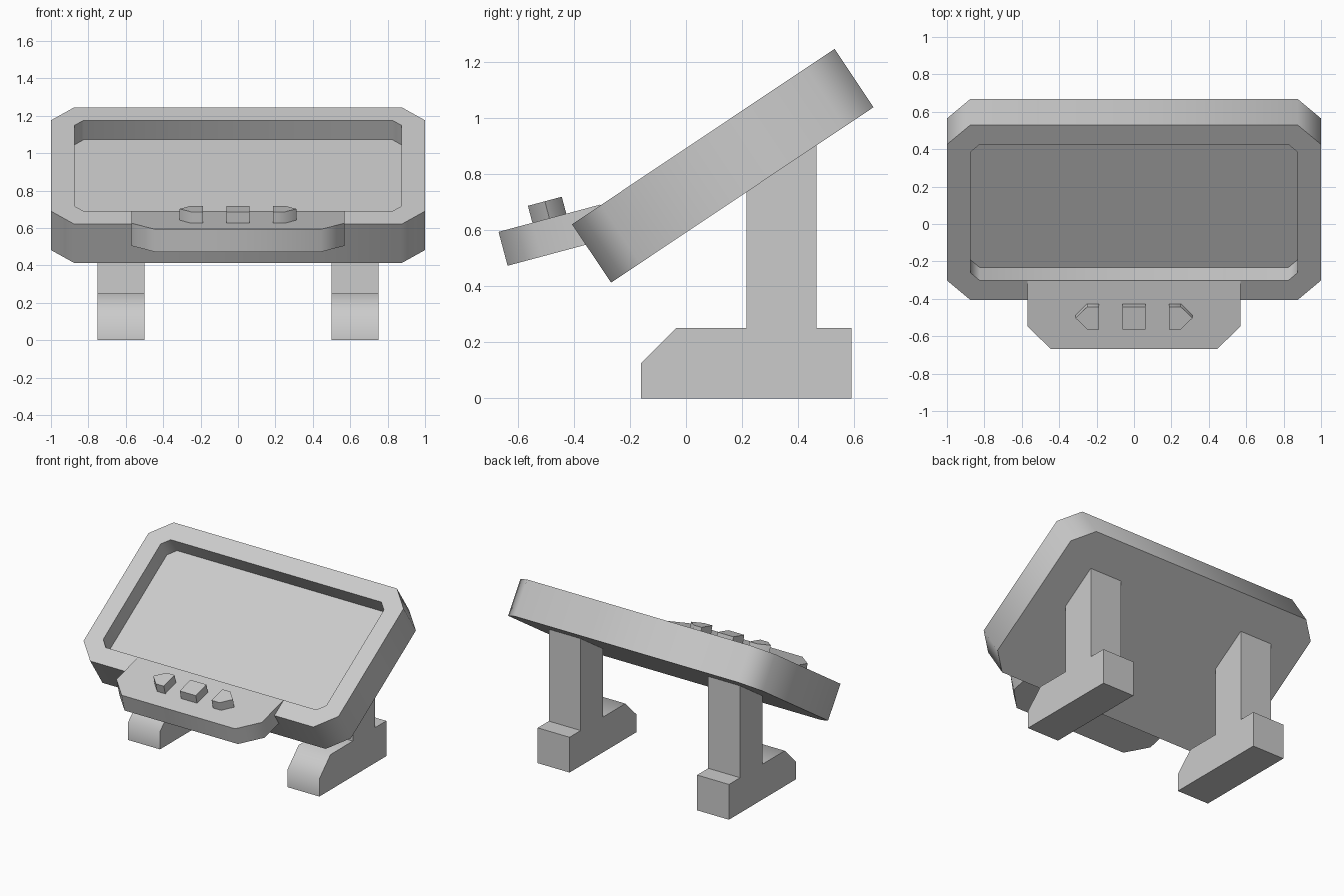
import bpy, bmesh
from math import radians, sin, cos, tan
from mathutils import Matrix

if "Cube" in bpy.data.objects:
    bpy.data.objects.remove(bpy.data.objects["Cube"])


def loft(name, rings, frame, mirror=False):
    """Skin closed rings of equal point count and cap both ends."""
    bm = bmesh.new()
    loops = [[bm.verts.new(frame @ Matrix.Translation(p).translation) for p in r] for r in rings]
    n = len(loops[0])
    for a, b in zip(loops, loops[1:]):
        for i in range(n):
            j = (i + 1) % n
            bm.faces.new((a[i], a[j], b[j], b[i]))
    bm.faces.new(loops[0][::-1])
    bm.faces.new(loops[-1])
    bmesh.ops.recalc_face_normals(bm, faces=bm.faces)
    me = bpy.data.meshes.new(name)
    bm.to_mesh(me)
    bm.free()
    me.polygons.foreach_set("use_smooth", [True] * len(me.polygons))
    me.set_sharp_from_angle(angle=radians(50))
    ob = bpy.data.objects.new(name, me)
    bpy.context.collection.objects.link(ob)
    if mirror:
        ob.modifiers.new("Mirror", 'MIRROR')
    return ob


def at(outline, h):
    return [(x, y, h) for x, y in outline]


def octagon(w, y0, y1, c):
    """Rectangle of half width w with corners cut by c."""
    return [(w - c, y0), (w, y0 + c), (w, y1 - c), (w - c, y1),
            (c - w, y1), (-w, y1 - c), (-w, y0 + c), (c - w, y0)]


def tilted(y, z, angle):
    return Matrix.Translation((0, y, z)) @ Matrix.Rotation(angle, 4, 'X')


# Tilted screen housing with recessed display
TILT = radians(33.75)
outer = octagon(1, 0, 1.125, 0.125)
inner = octagon(0.875, 0.125, 1.0, 0.05)
loft("screen_housing",
     [at(outer, -0.25), at(outer, 0), at(inner, 0), at(inner, -0.125)],
     tilted(-0.406, 0.62, TILT))

# Control panel on the front edge
pad_frame = tilted(-0.668, 0.593, radians(15))
pad = [(-0.445, 0), (0.445, 0), (0.57, 0.125), (0.57, 0.375), (-0.57, 0.375), (-0.57, 0.125)]
loft("control_panel", [at(pad, -0.125), at(pad, 0)], pad_frame)

# Buttons: square in the middle, arrows either side
square = [(-0.0625, 0.125), (0.0625, 0.125), (0.0625, 0.25), (-0.0625, 0.25)]
arrow = [(0.1875, 0.125), (0.25, 0.125), (0.3125, 0.1875), (0.25, 0.25), (0.1875, 0.25)]
loft("square_button", [at(square, -0.01), at(square, 0.0625)], pad_frame)
loft("arrow_buttons", [at(arrow, -0.01), at(arrow, 0.0625)], pad_frame, mirror=True)


# Stands: side profile in y/z, tops cut to the slope of the housing
def under(y):
    y_back, z_back = -0.406 + 0.25 * sin(TILT), 0.62 - 0.25 * cos(TILT)
    return z_back + (y - y_back) * tan(TILT) + 0.01


stand = [(-0.16, 0), (0.59, 0), (0.59, 0.25), (0.465, 0.25), (0.465, under(0.465)),
         (0.215, under(0.215)), (0.215, 0.25), (-0.035, 0.25), (-0.16, 0.125)]
side = Matrix(((0, 0, 1, 0), (1, 0, 0, 0), (0, 1, 0, 0), (0, 0, 0, 1)))
loft("stands", [at(stand, 0.5), at(stand, 0.75)], side, mirror=True)
